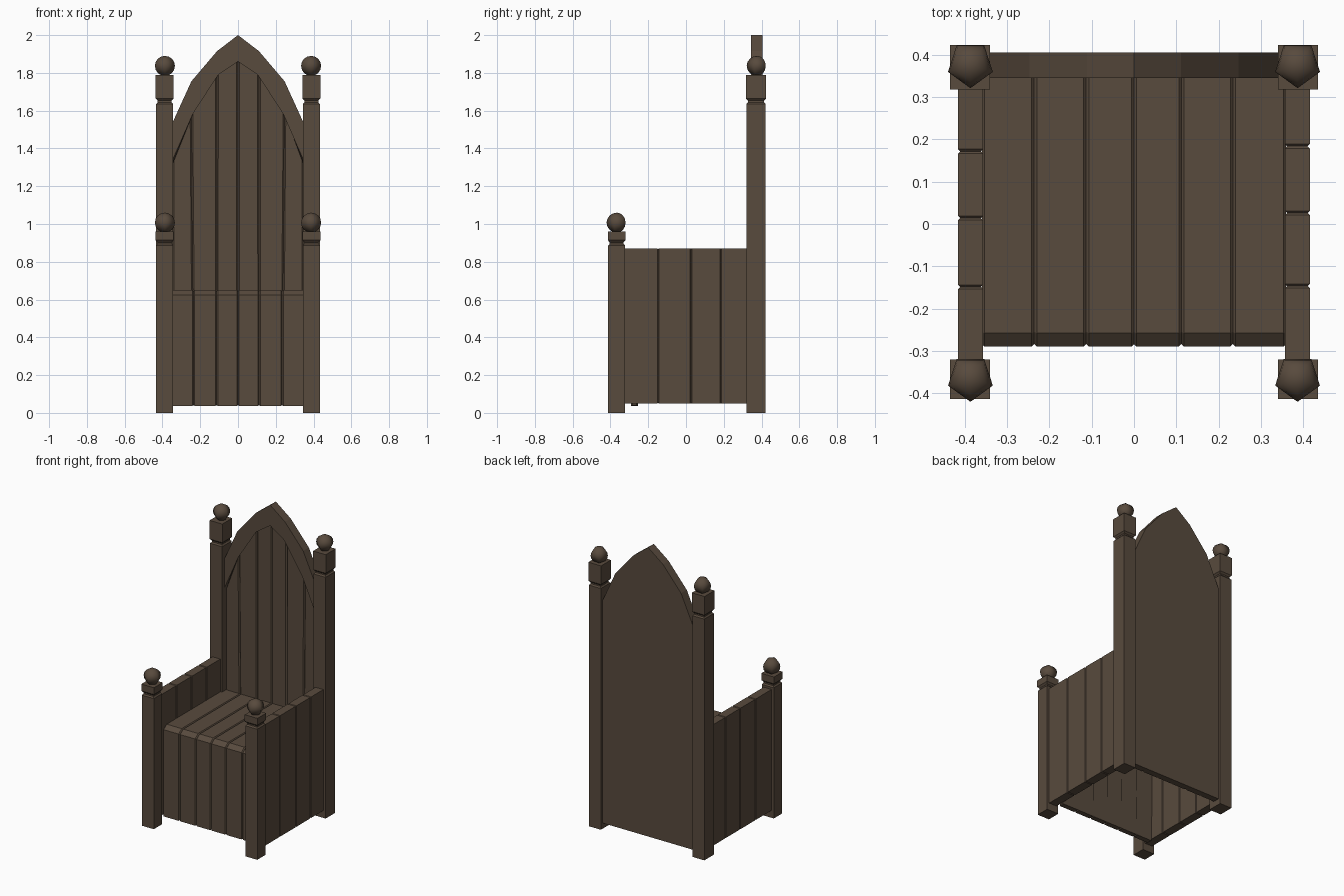
import bpy, bmesh, math

if "Cube" in bpy.data.objects:
    bpy.data.objects.remove(bpy.data.objects["Cube"])

wood = bpy.data.materials.new("dark_wood")
wood.diffuse_color = (0.098, 0.069, 0.047, 1)
wood.use_nodes = True
wood.node_tree.nodes["Principled BSDF"].inputs["Base Color"].default_value = wood.diffuse_color


def finish(name, bm, smooth=False):
    bmesh.ops.recalc_face_normals(bm, faces=bm.faces[:])
    for f in bm.faces:
        f.smooth = smooth
    me = bpy.data.meshes.new(name)
    bm.to_mesh(me)
    bm.free()
    me.materials.append(wood)
    ob = bpy.data.objects.new(name, me)
    bpy.context.collection.objects.link(ob)
    return ob


def prism(name, pts, axis, a, b, bevel=0.0, picked=None):
    """Extrude a profile along x (pts = y,z) or y (pts = x,z) from a to b.
    Bevels both end outlines, or only the picked profile edges at end a."""
    bm = bmesh.new()
    ends = []
    for d in (a, b):
        ends.append([bm.verts.new((d, p, z) if axis == 'x' else (p, d, z))
                     for p, z in pts])
    n = len(pts)
    for ring in ends:
        bm.faces.new(ring)
    for i in range(n):
        j = (i + 1) % n
        bm.faces.new((ends[0][i], ends[0][j], ends[1][j], ends[1][i]))
    if bevel:
        rings = ends if picked is None else ends[:1]
        ids = range(n) if picked is None else picked
        edges = [bm.edges.get((r[i], r[(i + 1) % n])) for r in rings for i in ids]
        bmesh.ops.bevel(bm, geom=edges, offset=bevel, segments=1,
                        affect='EDGES', profile=0.5)
    return finish(name, bm)


def post(name, x, y, sections):
    """Square post lofted through (z, half x, half y) sections."""
    bm = bmesh.new()
    rings = [[bm.verts.new((x + sx * hx, y + sy * hy, z))
              for sx, sy in ((-1, -1), (1, -1), (1, 1), (-1, 1))]
             for z, hx, hy in sections]
    for r, s in zip(rings, rings[1:]):
        for i in range(4):
            j = (i + 1) % 4
            bm.faces.new((r[i], r[j], s[j], s[i]))
    bm.faces.new(rings[0])
    bm.faces.new(rings[-1])
    return finish(name, bm)


def ball(name, x, y, z, r=0.0557):
    # five-sided smooth knob with one corner towards the front
    bm = bmesh.new()
    bmesh.ops.create_uvsphere(bm, u_segments=5, v_segments=8, radius=1)
    v = max(bm.verts, key=lambda p: math.hypot(p.co.x, p.co.y)).co
    turn = -math.pi / 2 - math.atan2(v.y, v.x)
    for p in bm.verts:
        c, s = math.cos(turn), math.sin(turn)
        px, py, pz = p.co
        p.co = (x + r * (c * px - s * py), y + r * (s * px + c * py), z + 0.053 * pz)
    return finish(name, bm, True)


for side, s in (("left", -1), ("right", 1)):
    # posts with necks, blocks and knobs
    for row, y, hy, top, cap in (("front", -0.367, 0.045, 0.89, 0.96),
                                 ("back", 0.371, 0.051, 1.64, 1.79)):
        post(f"{row}_post_{side}", s * 0.388, y, [
            (0, 0.045, hy), (top - 0.005, 0.045, hy), (top + 0.004, 0.037, hy - 0.008),
            (top + 0.013, 0.037, hy - 0.008), (top + 0.024, 0.0475, hy + 0.002),
            (cap, 0.0475, hy + 0.002)])
        ball(f"{row}_knob_{side}", s * 0.387, y + (0.006 if row == "back" else 0.002),
             cap + 0.047)
    # arm panel planks
    cuts = [-0.335, -0.149, 0.014, 0.172, 0.335] if s < 0 else \
           [-0.335, -0.147, 0.026, 0.184, 0.335]
    x0, x1 = s * 0.357, s * 0.416
    for i in range(4):
        prism(f"arm_plank_{side}_{i + 1}", [(x0, 0.05), (x1, 0.05), (x1, 0.87), (x0, 0.87)],
              'y', cuts[i], cuts[i + 1], 0.005)

# seat planks running over the chamfered front edge and down to the floor
seat_cuts = [-0.36, -0.236, -0.113, 0, 0.112, 0.234, 0.36]
seat_profile = [(0.375, 0.65), (-0.258, 0.65), (-0.29, 0.625), (-0.29, 0.037),
                (-0.255, 0.037), (-0.255, 0.60), (0.375, 0.60)]
for i in range(6):
    prism(f"seat_plank_{i + 1}", seat_profile, 'x', seat_cuts[i], seat_cuts[i + 1], 0.006)

# pointed arch outlines, right half from the side up to the tip
outer = [(0.345, 1.54), (0.247, 1.755), (0.111, 1.915), (0, 2.0)]
inner = [(0.345, 1.32), (0.247, 1.585), (0.111, 1.795), (0, 1.87)]


def mirrored(half):
    return half + [(-x, z) for x, z in reversed(half[:-1])]


# back board
prism("back_board", [(-0.345, 0.04), (0.345, 0.04)] + mirrored(outer), 'y', 0.378, 0.406)
# arch frame, bevelled along its inner front edge
prism("back_arch", mirrored(outer) + mirrored(inner)[::-1], 'y', 0.345, 0.404,
      0.008, range(7, 13))
# back planks, their tops hidden behind the arch
low = [-0.345, -0.235, -0.113, 0, 0.112, 0.234, 0.345]
mid = mirrored([(x, (z + w) / 2) for (x, z), (_, w) in zip(outer, inner)])[::-1]
for i in range(6):
    prism(f"back_plank_{i + 1}", [(low[i], 0.04), (low[i + 1], 0.04), mid[i + 1], mid[i]],
          'y', 0.362, 0.38, 0.007, (1, 3))
